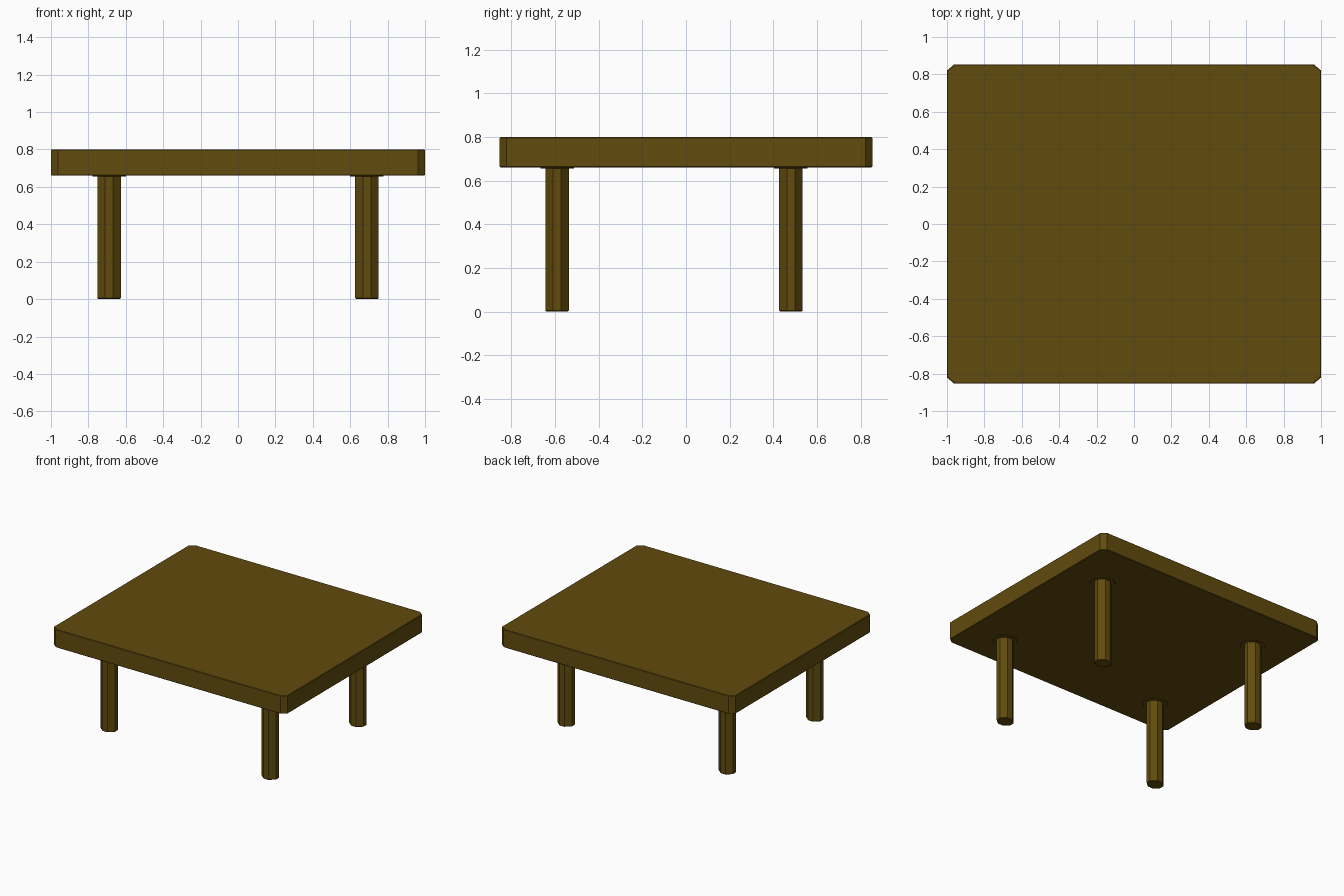
import bpy, bmesh

if "Cube" in bpy.data.objects:
    bpy.data.objects.remove(bpy.data.objects["Cube"])

wood = bpy.data.materials.new("dark_wood")
wood.diffuse_color = (0.12, 0.07, 0.004, 1)
wood.use_nodes = True
wood.node_tree.nodes["Principled BSDF"].inputs["Base Color"].default_value = wood.diffuse_color


def chamfered_block(name, cx, cy, z0, z1, hx, hy, cut_x, cut_y, rim):
    """Box with cut-off vertical corners and a fine bevel on its top and bottom rims."""
    def ring(inset):
        x, y = hx - inset, hy - inset
        a, b = x - cut_x, y - cut_y
        return [(a, -y), (x, -b), (x, b), (a, y), (-a, y), (-x, b), (-x, -b), (-a, -y)]

    bm = bmesh.new()
    levels = [(z0, rim), (z0 + rim, 0), (z1 - rim, 0), (z1, rim)]
    rings = [[bm.verts.new((x, y, z)) for x, y in ring(i)] for z, i in levels]
    bm.faces.new(rings[0][::-1])
    bm.faces.new(rings[-1])
    for low, high in zip(rings, rings[1:]):
        for i in range(8):
            j = (i + 1) % 8
            bm.faces.new((low[i], low[j], high[j], high[i]))
    mesh = bpy.data.meshes.new(name)
    bm.to_mesh(mesh)
    bm.free()
    mesh.materials.append(wood)
    obj = bpy.data.objects.new(name, mesh)
    obj.location = (cx, cy, 0)
    bpy.context.collection.objects.link(obj)


# Table top
chamfered_block("table_top", 0, 0, 0.66, 0.80, 1.0, 0.853, 0.038, 0.032, 0.004)

# Four legs, each with a thin mounting plate; the rear pair is set further in
for row, y in (("front", -0.59), ("back", 0.48)):
    for side, x in (("left", -0.689), ("right", 0.689)):
        chamfered_block(f"{row}_{side}_leg", x, y, 0, 0.665,
                        0.0625, 0.0535, 0.041, 0.035, 0.005)
        chamfered_block(f"{row}_{side}_mounting_plate", x, y, 0.656, 0.663,
                        0.09, 0.077, 0.05, 0.043, 0.001)
